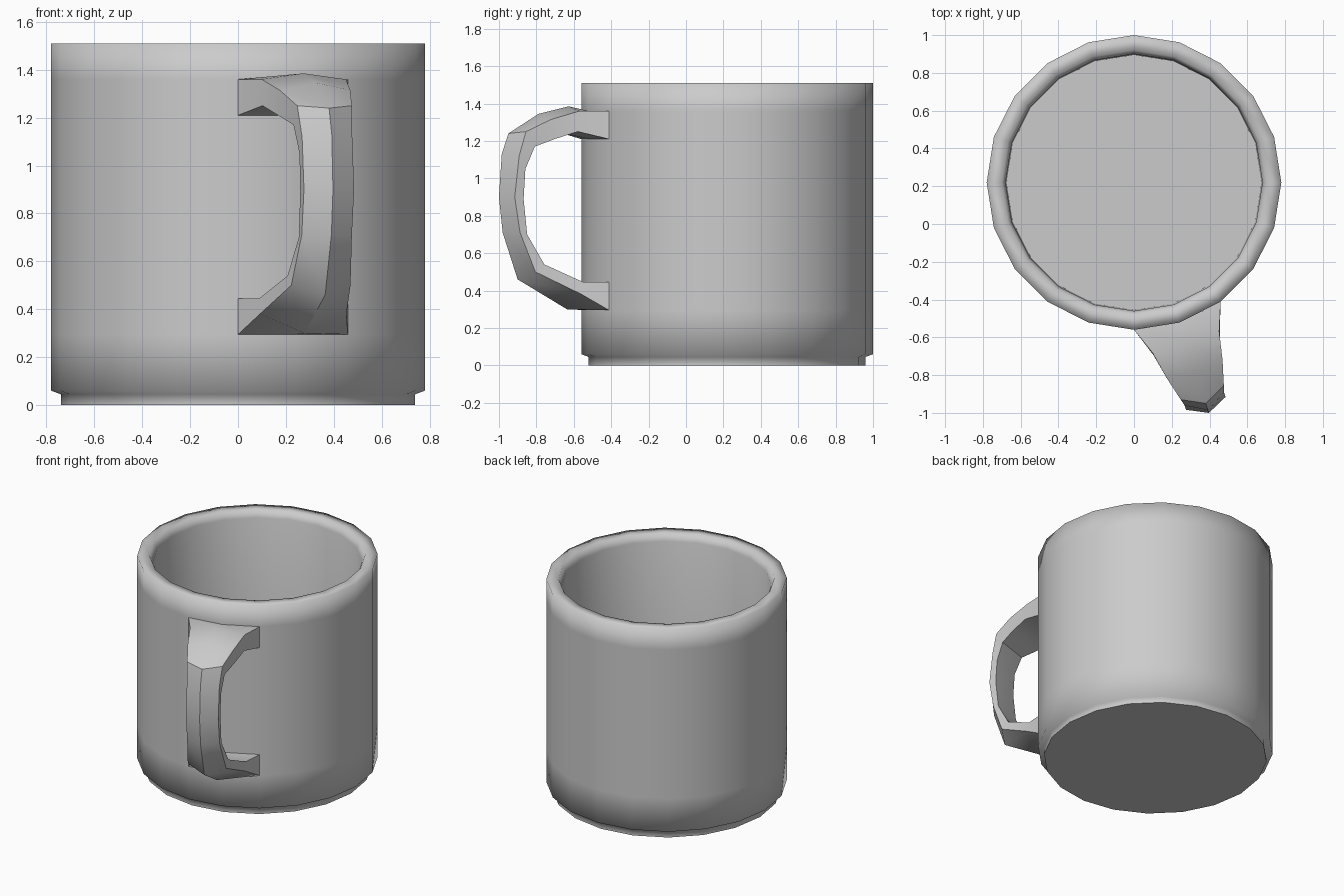
import bpy, bmesh
from math import cos, sin, pi, radians
from mathutils import Vector

if "Cube" in bpy.data.objects:
    bpy.data.objects.remove(bpy.data.objects["Cube"])

SIDES = 20
CENTRE = Vector((0, 0.22, 0))


def make_object(name, bm):
    bmesh.ops.recalc_face_normals(bm, faces=bm.faces[:])
    mesh = bpy.data.meshes.new(name)
    bm.to_mesh(mesh)
    bm.free()
    obj = bpy.data.objects.new(name, mesh)
    bpy.context.collection.objects.link(obj)
    return obj


def bridge(bm, rings):
    for a, b in zip(rings, rings[1:]):
        n = len(a)
        for i in range(n):
            j = (i + 1) % n
            f = bm.faces.new((a[i], a[j], b[j], b[i]))
            f.smooth = True


# Cup: closed lathe profile (radius, height) from the foot up and back inside
profile = [(0.74, 0), (0.74, 0.045), (0.78, 0.06), (0.78, 0.295), (0.78, 0.445),
           (0.78, 1.21), (0.78, 1.36), (0.78, 1.51), (0.70, 1.51),
           (0.68, 1.46), (0.675, 0.10)]
bm = bmesh.new()
rings = [[bm.verts.new(CENTRE + Vector((r * cos(2 * pi * i / SIDES),
                                        r * sin(2 * pi * i / SIDES), z)))
          for i in range(SIDES)] for r, z in profile]
bridge(bm, rings)
bm.faces.new(rings[0])
bm.faces.new(rings[-1])
cup = make_object("cup", bm)
# Keep the underside and floor crisp
for e in cup.data.edges:
    zs = [cup.data.vertices[v].co.z for v in e.vertices]
    if max(zs) < 0.01 or (abs(zs[0] - 0.10) < 0.01 and abs(zs[1] - 0.10) < 0.01):
        e.use_edge_sharp = True

# Handle: six-sided sections growing out of two neighbouring wall facets
OUT = Vector((cos(radians(-72)), sin(radians(-72)), 0))
SIDE = Vector((-OUT.y, OUT.x, 0))
# (half width, outer side (r, z), outer middle, inner side, inner middle)
sections = [
    (0.241, (0.742, 1.36), (0.78, 1.36), (0.742, 1.21), (0.78, 1.21)),
    (0.185, (0.89, 1.36), (0.89, 1.385), (0.90, 1.25), (0.90, 1.25)),
    (0.155, (1.04, 1.315), (1.06, 1.345), (1.02, 1.21), (1.02, 1.215)),
    (0.12, (1.17, 1.25), (1.23, 1.24), (1.12, 1.17), (1.12, 1.17)),
    (0.11, (1.205, 1.12), (1.267, 1.13), (1.17, 1.05), (1.165, 1.05)),
    (0.11, (1.23, 0.90), (1.283, 0.90), (1.18, 0.89), (1.175, 0.89)),
    (0.11, (1.20, 0.71), (1.262, 0.71), (1.16, 0.70), (1.155, 0.70)),
    (0.13, (1.12, 0.50), (1.178, 0.46), (1.07, 0.54), (1.07, 0.54)),
    (0.19, (0.88, 0.38), (0.90, 0.30), (0.87, 0.445), (0.89, 0.445)),
    (0.241, (0.742, 0.295), (0.78, 0.295), (0.742, 0.445), (0.78, 0.445)),
]
bm = bmesh.new()
rings = []
for w, outer, outer_mid, inner, inner_mid in sections:
    loop = [(-w, outer), (0, outer_mid), (w, outer), (w, inner), (0, inner_mid), (-w, inner)]
    rings.append([bm.verts.new(CENTRE + OUT * r + SIDE * t + Vector((0, 0, z)))
                  for t, (r, z) in loop])
bridge(bm, rings)
handle = make_object("handle", bm)
bpy.context.view_layer.objects.active = handle
handle.select_set(True)
bpy.ops.object.shade_smooth_by_angle(angle=radians(40))
